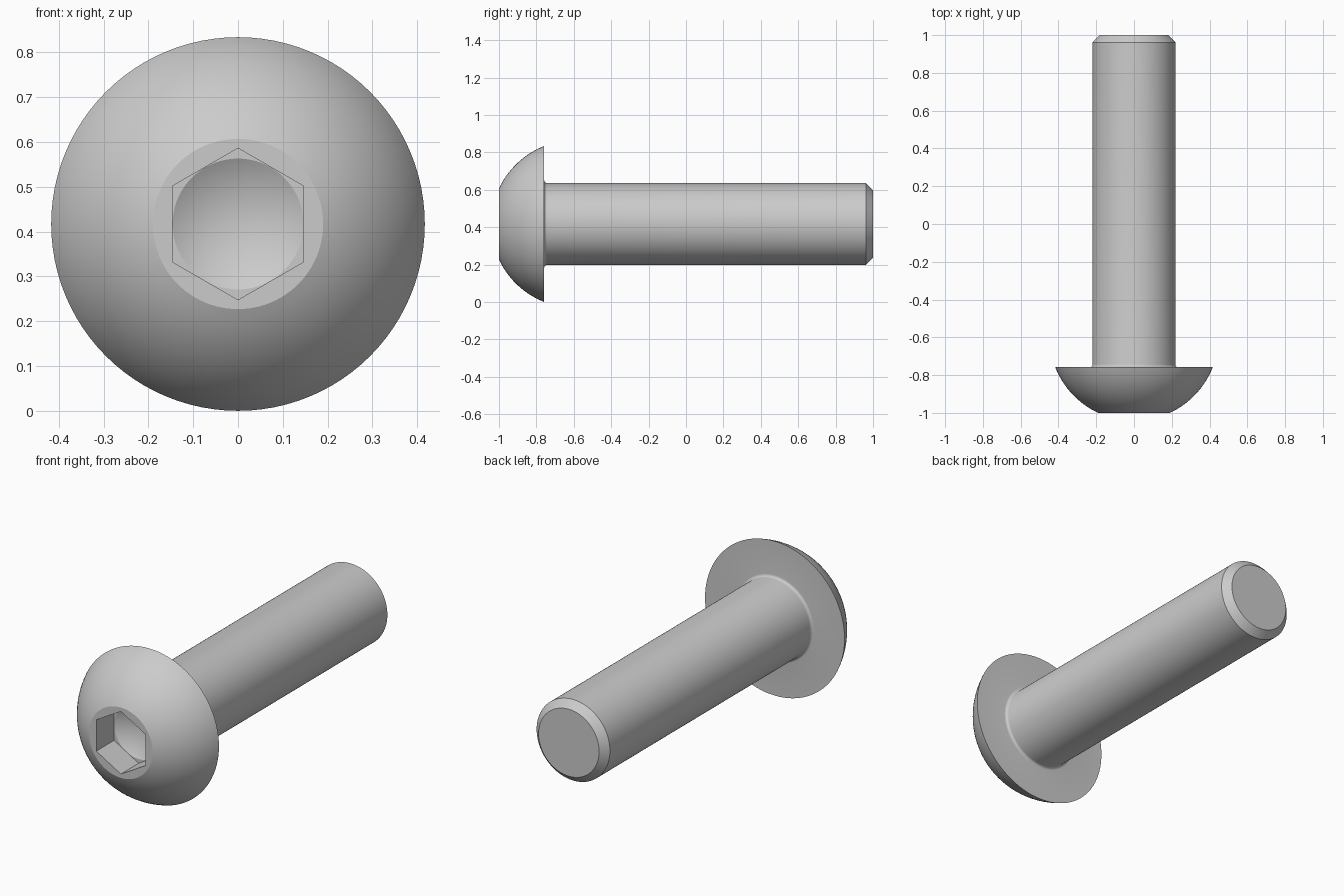
import bpy, bmesh
from math import sin, cos, pi, radians, atan2, hypot

if "Cube" in bpy.data.objects:
    bpy.data.objects.remove(bpy.data.objects["Cube"])

N = 96                      # segments round the axis
CZ = 0.417                  # height of the screw axis
HEAD_R, FLAT_R, SHAFT_R = 0.417, 0.19, 0.219
UNDER = -0.758              # y of the underside of the head
HEX_IN = 0.1465             # hexagon inner radius
FLOOR = -0.848              # y of the socket floor


def circle(r):
    return lambda a: r


def hexagon(a):
    # radius of a hexagon with a corner pointing up
    return HEX_IN / cos((a - pi / 2) % (pi / 3) - pi / 6)


# socket: drill cone rim, hex floor, hex mouth
rings = [(circle(HEX_IN - 0.0005), FLOOR), (hexagon, FLOOR), (hexagon, -1.0)]

# domed head: arc centred on the axis
c = -0.594
a0 = atan2(FLAT_R, c + 1.0)
a1 = atan2(HEAD_R, c - UNDER)
R0, R1 = hypot(FLAT_R, c + 1.0), hypot(HEAD_R, c - UNDER)
for i in range(17):
    t = i / 16
    a, R = a0 + (a1 - a0) * t, R0 + (R1 - R0) * t
    rings.append((circle(R * sin(a)), c - R * cos(a)))

# fillet under the head
f = 0.015
for i in range(7):
    a = pi / 2 * i / 6
    rings.append((circle(SHAFT_R + f - f * sin(a)), UNDER + f - f * cos(a)))

# shaft and end chamfer
rings += [(circle(SHAFT_R), 0.962), (circle(SHAFT_R - 0.038), 1.0)]

bm = bmesh.new()
loops = []
for radius, y in rings:
    loop = []
    for k in range(N):
        a = 2 * pi * k / N + pi / 2
        r = radius(a)
        loop.append(bm.verts.new((r * cos(a), y, CZ + r * sin(a))))
    loops.append(loop)
tip = bm.verts.new((0, FLOOR + HEX_IN / 1.732, CZ))
for k in range(N):
    j = (k + 1) % N
    bm.faces.new((tip, loops[0][k], loops[0][j]))
    for p, q in zip(loops, loops[1:]):
        bm.faces.new((p[k], q[k], q[j], p[j]))
bm.faces.new(loops[-1])
bmesh.ops.recalc_face_normals(bm, faces=bm.faces)

mesh = bpy.data.meshes.new("button_head_screw")
bm.to_mesh(mesh)
bm.free()
screw = bpy.data.objects.new("button_head_screw", mesh)
bpy.context.collection.objects.link(screw)
bpy.context.view_layer.objects.active = screw
screw.select_set(True)
bpy.ops.object.shade_smooth_by_angle(angle=radians(20))
